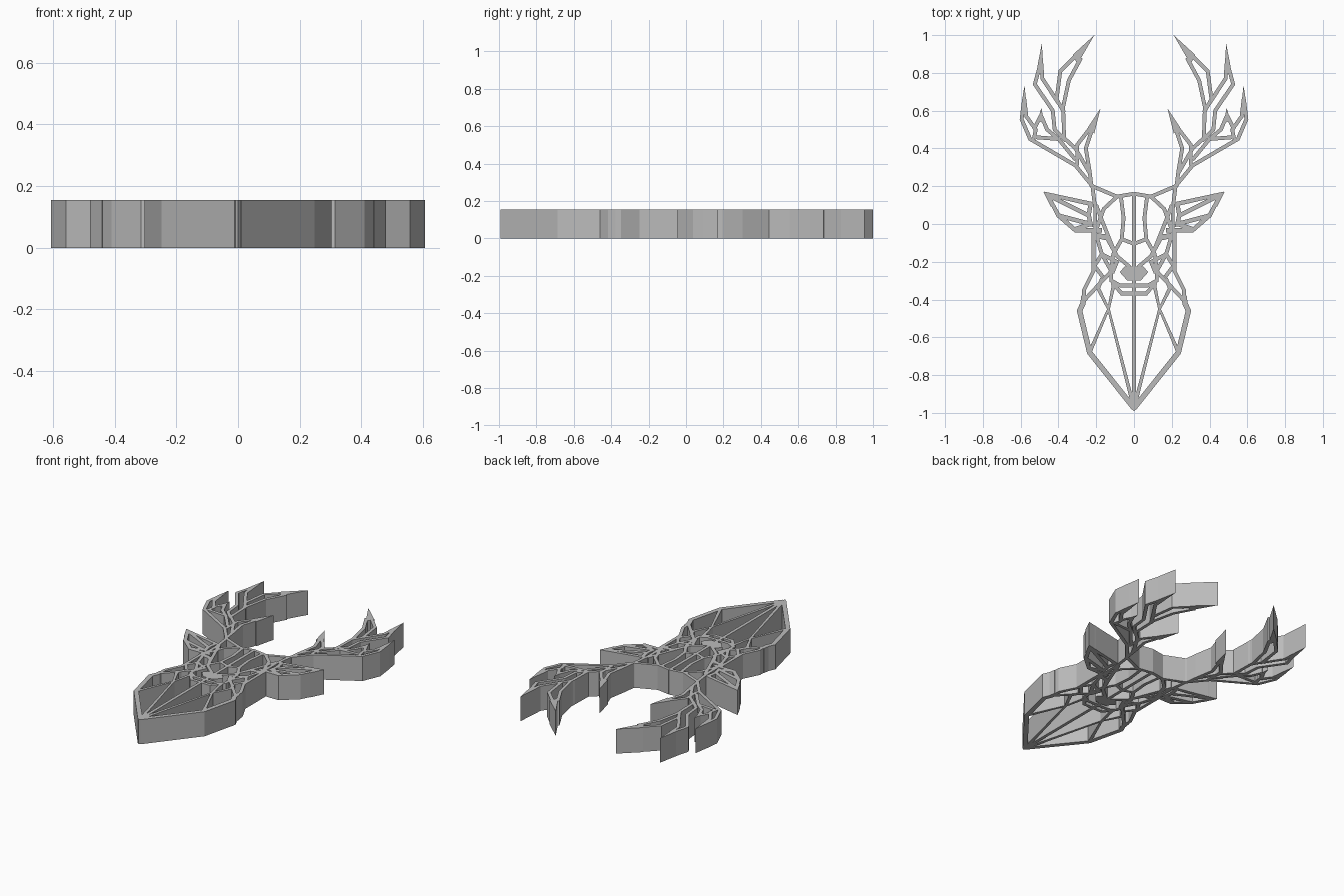
import bpy
import bmesh
from mathutils import Vector

HEIGHT = 0.155
WIDTH = 0.023

cube = bpy.data.objects.get("Cube")
if cube:
    bpy.data.objects.remove(cube)

grey = bpy.data.materials.new("plain grey")
grey.use_nodes = True
grey.diffuse_color = (0.5, 0.5, 0.5, 1)
grey.node_tree.nodes["Principled BSDF"].inputs["Base Color"].default_value = (0.5, 0.5, 0.5, 1)


def prism(bm, outline):
    """Upright slab with the given outline."""
    face = bm.faces.new([bm.verts.new((p[0], p[1], 0)) for p in outline])
    top = bmesh.ops.extrude_face_region(bm, geom=[face])["geom"]
    bmesh.ops.translate(bm, vec=(0, 0, HEIGHT),
                        verts=[v for v in top if isinstance(v, bmesh.types.BMVert)])


def wall(bm, path, width):
    """Mitred wall along a path."""
    pts = [Vector(p) for p in path]
    dirs = [(b - a).normalized() for a, b in zip(pts, pts[1:])]
    left, right = [], []
    for i, p in enumerate(pts):
        a, b = dirs[max(i - 1, 0)], dirs[min(i, len(dirs) - 1)]
        n = Vector((-a.y - b.y, a.x + b.x)).normalized()
        n *= width / 2 / max(0.5, n.dot(Vector((-a.y, a.x))))
        left.append(p + n)
        right.append(p - n)
    prism(bm, left + right[::-1])


def build(name, paths=(), solids=(), width=WIDTH, mirror=True):
    bm = bmesh.new()
    for path in paths:
        wall(bm, path, width)
    for outline in solids:
        prism(bm, outline)
    bmesh.ops.recalc_face_normals(bm, faces=bm.faces)
    mesh = bpy.data.meshes.new(name)
    bm.to_mesh(mesh)
    bm.free()
    mesh.materials.append(grey)
    obj = bpy.data.objects.new(name, mesh)
    bpy.context.collection.objects.link(obj)
    if mirror:
        obj.modifiers.new("Mirror", "MIRROR").use_mirror_merge = False
    return obj


# Antlers: beams and pointed tines
build("antler_beams", [
    [(.22, .20), (.31, .31), (.55, .45), (.595, .555), (.582, .66)],
    [(.225, .20), (.235, .28), (.255, .40), (.215, .52)],
    [(.215, .53), (.30, .42), (.30, .31)],
    [(.235, .27), (.31, .40), (.37, .455), (.375, .62), (.345, .76), (.28, .88)],
    [(.30, .90), (.39, .81), (.41, .66), (.37, .59)],
    [(.495, .85), (.525, .74), (.43, .60), (.42, .50), (.36, .44)],
    [(.49, .85), (.485, .77), (.40, .64)],
    [(.58, .66), (.57, .57), (.52, .50), (.53, .45)],
    [(.31, .34), (.40, .45), (.53, .46)],
    [(.49, .57), (.46, .50), (.40, .45)],
    [(.495, .57), (.53, .50)],
], width=.02)
build("antler_tips", solids=[
    [(.21, 1.0), (.325, .895), (.30, .845)],
    [(.488, .955), (.512, .83), (.478, .80)],
    [(.58, .735), (.597, .62), (.565, .60)],
    [(.178, .61), (.245, .51), (.21, .48)],
    [(.49, .615), (.51, .55), (.475, .53)],
])

# Ears
build("ears", [
    [(.22, .105), (.46, .158), (.40, .045), (.31, -.033), (.17, -.033)],
    [(.45, .15), (.24, .045), (.23, .105)],
    [(.40, .045), (.23, .0), (.24, .05)],
    [(.23, .0), (.32, -.03)],
])
build("ear_tips", solids=[[(.48, .17), (.42, .16), (.44, .09)]])

# Skull and brow
build("skull", [
    [(0, .16), (.09, .145), (.22, .20)],
    [(.09, .145), (.16, .08), (.20, -.03)],
    [(.22, .20), (.205, .08), (.205, -.05)],
    [(.07, .15), (.055, .03), (.065, -.08), (0, -.105)],
    [(.065, -.08), (.11, -.16), (.12, -.24)],
    [(.20, .10), (.17, .02), (.11, -.13)],
], width=.02)
build("eyes", solids=[[(.13, -.09), (.15, -.055), (.215, -.045), (.20, -.075)]])

# Cheeks and muzzle
build("cheeks", [
    [(.215, -.04), (.215, -.25), (.265, -.35), (.265, -.41)],
    [(.20, -.06), (.17, -.16), (.09, -.20), (.115, -.26)],
    [(.14, -.08), (.09, -.17), (.02, -.23)],
    [(.17, -.16), (.215, -.23)],
    [(.17, -.16), (.12, -.25), (.26, -.40)],
    [(.21, -.22), (.165, -.28)],
], width=.02)
build("muzzle", [
    [(.12, -.24), (.12, -.30), (.075, -.325), (0, -.325)],
    [(.115, -.31), (.065, -.368), (0, -.368)],
], width=.02)
build("nose", solids=[[(-.075, -.255), (-.05, -.225), (.05, -.225),
                       (.075, -.255), (.035, -.30), (-.035, -.30)]], mirror=False)

# Neck frame and ridges
build("neck_frame", [
    [(.265, -.38), (.27, -.42), (.288, -.46), (.235, -.68), (0, -.975)],
], width=.028)
build("neck_ridges", [
    [(.235, -.68), (.135, -.45), (.0, -.975)],
    [(.105, -.31), (.135, -.45), (.19, -.34), (.17, -.29)],
], width=.02)
build("neck_point", solids=[[(0, -.993), (.04, -.94), (0, -.90)]])

# Centre ridge
build("centre_ridge", [[(0, .165), (0, -.24)], [(0, -.29), (0, -.97)]],
      width=.02, mirror=False)
